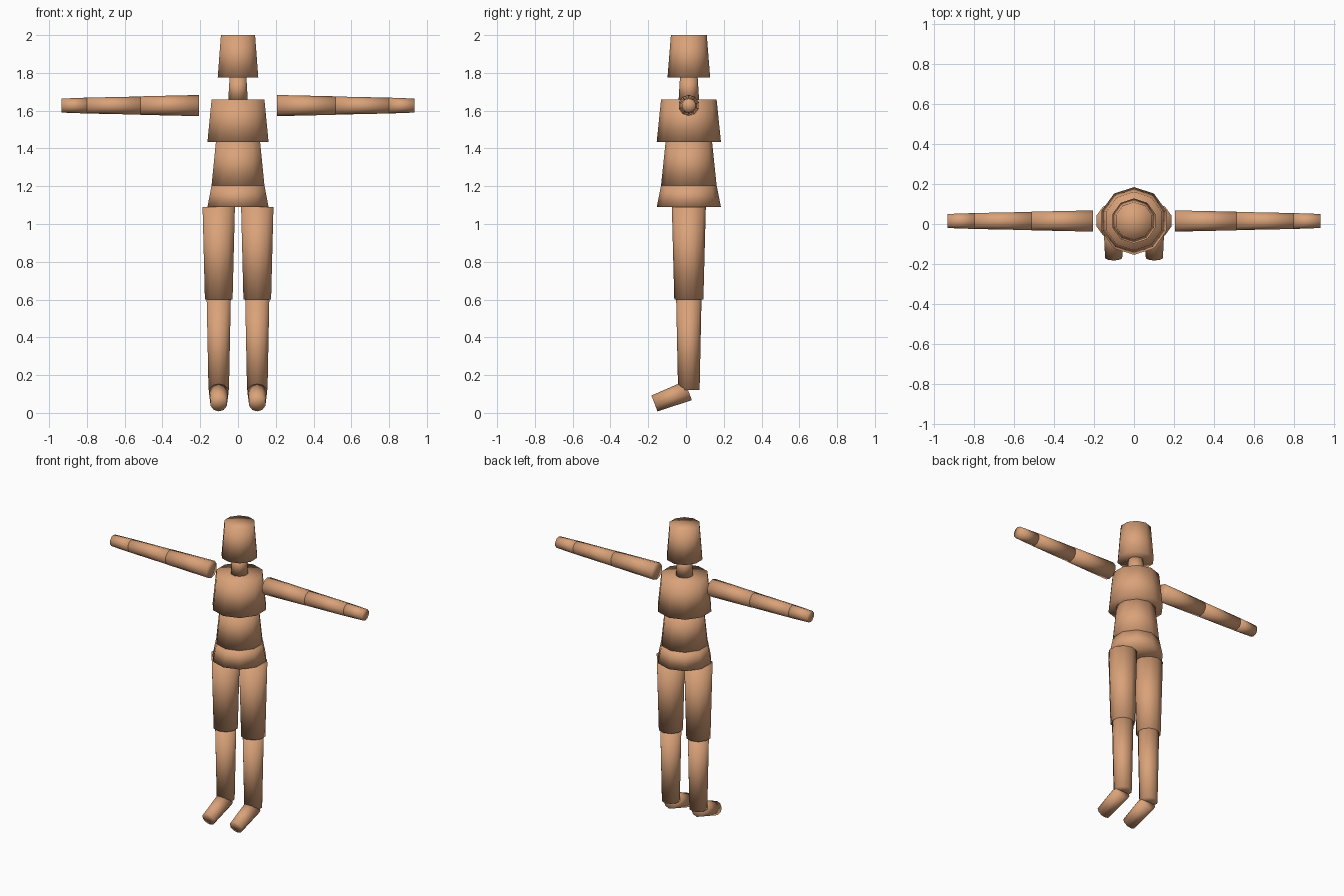
import bpy
import bmesh
from mathutils import Matrix, Vector

default = bpy.data.objects.get("Cube")
if default:
    bpy.data.objects.remove(default, do_unlink=True)

SIDES = 10
MID_Y = 0.015   # front-to-back position of the body axis
LEG_X = 0.102
ARM_Z = 1.627

skin = bpy.data.materials.new("warm_tan")
skin.use_nodes = True
tan = (0.70, 0.36, 0.19, 1.0)
skin.diffuse_color = tan
skin.node_tree.nodes["Principled BSDF"].inputs["Base Color"].default_value = tan


def segment(name, start, end, r_start, r_end, side_axis=(1, 0, 0)):
    """Tapered ten-sided segment between two points, smooth shaded."""
    start, end = Vector(start), Vector(end)
    z = (end - start).normalized()
    x = Vector(side_axis)
    y = z.cross(x)
    frame = Matrix((x, y, z)).transposed().to_4x4()
    frame.translation = (start + end) / 2

    bm = bmesh.new()
    bmesh.ops.create_cone(bm, cap_ends=True, cap_tris=True, segments=SIDES,
                          radius1=r_start, radius2=r_end,
                          depth=(end - start).length)
    for face in bm.faces:
        face.smooth = True
    mesh = bpy.data.meshes.new(name)
    bm.to_mesh(mesh)
    bm.free()
    mesh.materials.append(skin)
    obj = bpy.data.objects.new(name, mesh)
    obj.matrix_world = frame
    bpy.context.scene.collection.objects.link(obj)
    return obj


# Head and trunk: name, bottom, top, bottom radius, top radius
for name, low, high, r_low, r_high in (
    ("pelvis", 1.09, 1.205, 0.17, 0.147),
    ("waist", 1.205, 1.435, 0.147, 0.123),
    ("chest", 1.435, 1.66, 0.17, 0.147),
    ("neck", 1.66, 1.775, 0.054, 0.047),
    ("head", 1.775, 2.0, 0.113, 0.095),
):
    segment(name, (0, MID_Y, low), (0, MID_Y, high), r_low, r_high)

for side, s in (("left", 1), ("right", -1)):
    # Arm, running outwards
    for name, inner, outer, r_in, r_out in (
        ("upper_arm", 0.206, 0.515, 0.056, 0.049),
        ("forearm", 0.515, 0.80, 0.048, 0.042),
        ("hand", 0.80, 0.935, 0.042, 0.037),
    ):
        segment(f"{side}_{name}", (s * inner, MID_Y, ARM_Z),
                (s * outer, MID_Y, ARM_Z), r_in, r_out, (0, 1, 0))

    # Leg, running down
    x = s * LEG_X
    segment(f"{side}_thigh", (x, MID_Y, 1.09), (x, MID_Y, 0.60), 0.09, 0.077)
    segment(f"{side}_shin", (x, MID_Y, 0.60), (x, MID_Y, 0.12), 0.067, 0.057)

    # Foot, sloping forwards from the ankle
    segment(f"{side}_foot", (x, 0.012, 0.118), (x, -0.167, 0.05), 0.054, 0.045)
